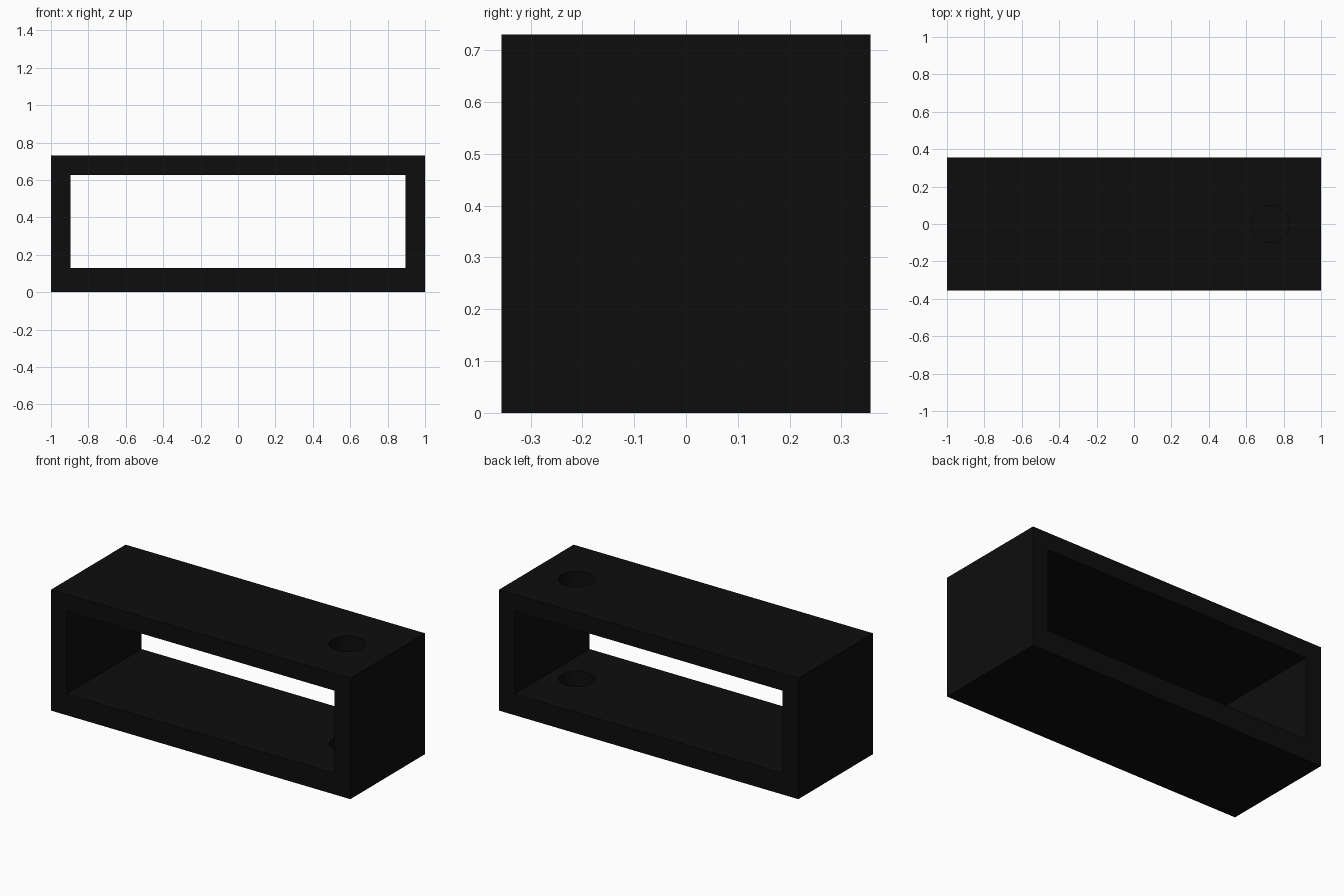
import bpy

default = bpy.data.objects.get("Cube")
if default:
    bpy.data.objects.remove(default, do_unlink=True)

WIDTH, DEPTH, HEIGHT = 2.0, 0.712, 0.73
HOLE_X, HOLE_RADIUS, HOLE_FLOOR = 0.73, 0.10, 0.025

black = bpy.data.materials.new("matte black")
black.use_nodes = True
colour = (0.004, 0.004, 0.004, 1)
black.diffuse_color = colour
black.node_tree.nodes["Principled BSDF"].inputs["Base Color"].default_value = colour


def box(name, width, depth, bottom, top):
    bpy.ops.mesh.primitive_cube_add(size=1, location=(0, 0, (bottom + top) / 2))
    part = bpy.context.object
    part.name = name
    part.scale = (width, depth, top - bottom)
    bpy.ops.object.transform_apply(location=True, rotation=False, scale=True)
    part.data.materials.append(black)
    return part


def cut(part, cutter):
    cutter.hide_render = True
    mod = part.modifiers.new("cut", "BOOLEAN")
    mod.operation = "DIFFERENCE"
    mod.solver = "EXACT"
    mod.object = cutter
    bpy.context.view_layer.objects.active = part
    bpy.ops.object.modifier_apply(modifier=mod.name)
    bpy.data.objects.remove(cutter, do_unlink=True)


# Rectangular frame, open at front and back
frame = box("frame", WIDTH, DEPTH, 0, HEIGHT)
cut(frame, box("opening_cutter", 1.79, DEPTH + 0.2, 0.128, 0.627))

# Round hole through the top, with a matching blind socket in the floor
drill_top = HEIGHT + 0.1
bpy.ops.mesh.primitive_cylinder_add(
    vertices=48, radius=HOLE_RADIUS, depth=drill_top - HOLE_FLOOR,
    location=(HOLE_X, 0, (drill_top + HOLE_FLOOR) / 2))
drill = bpy.context.object
drill.name = "hole_cutter"
drill.data.materials.append(black)
cut(frame, drill)

# Smooth hole walls, crisp edges
bpy.ops.object.select_all(action="DESELECT")
frame.select_set(True)
bpy.context.view_layer.objects.active = frame
bpy.ops.object.shade_smooth_by_angle()
